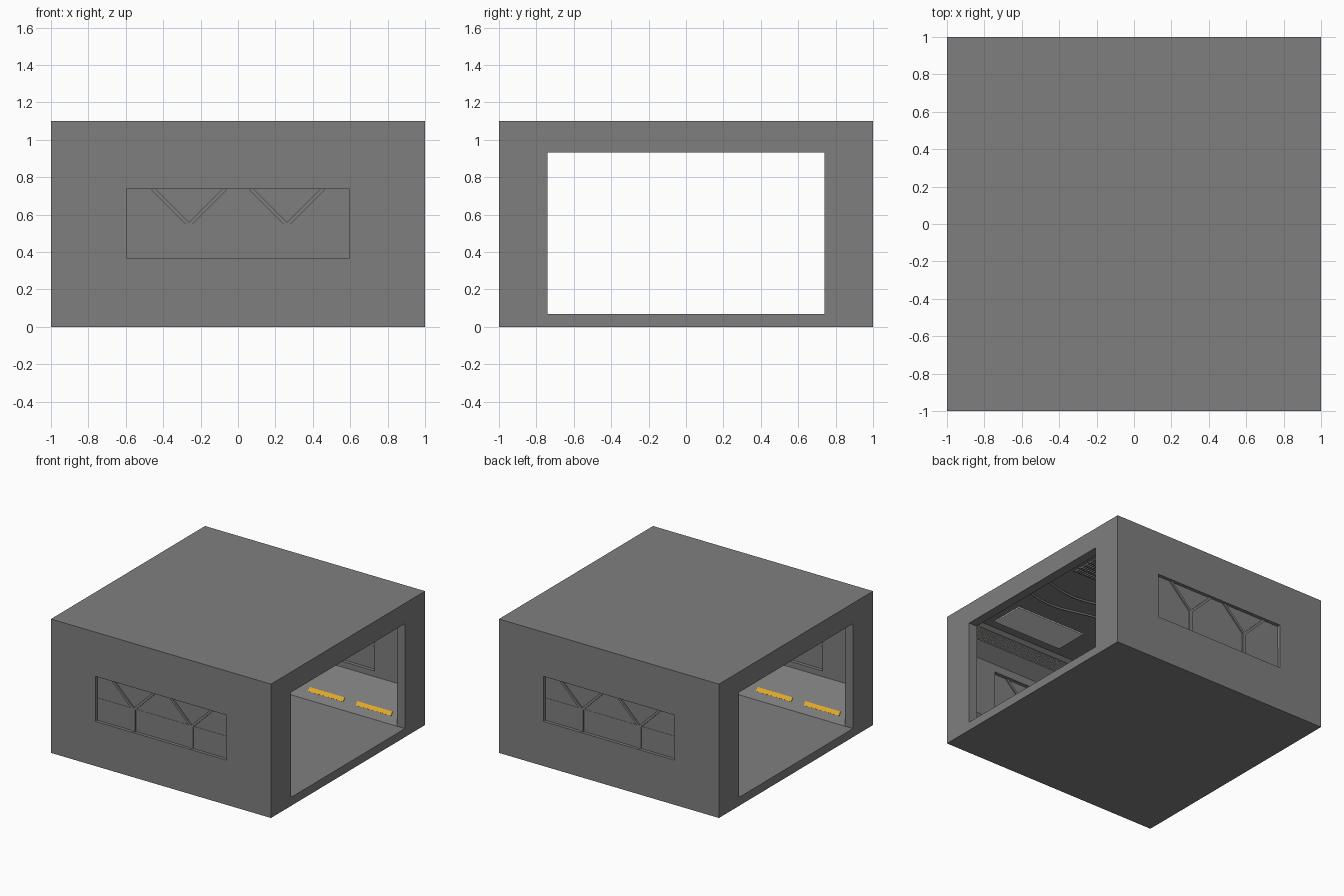
import bpy, bmesh, math
from mathutils import Matrix, Vector

if "Cube" in bpy.data.objects:
    bpy.data.objects.remove(bpy.data.objects["Cube"])

def material(name, rgb):
    m = bpy.data.materials.new(name)
    m.diffuse_color = (*rgb, 1)
    m.use_nodes = True
    m.node_tree.nodes["Principled BSDF"].inputs["Base Color"].default_value = m.diffuse_color
    return m

GREY = material("wall grey", (0.212, 0.212, 0.212))
YELLOW = material("warm yellow light", (0.8, 0.42, 0.025))
WHITE = material("lamp white", (1.0, 1.0, 1.0))

def finish(name, bm, mat):
    bmesh.ops.recalc_face_normals(bm, faces=bm.faces)
    me = bpy.data.meshes.new(name)
    bm.to_mesh(me)
    bm.free()
    me.materials.append(mat)
    ob = bpy.data.objects.new(name, me)
    bpy.context.collection.objects.link(ob)
    return ob

def boxes(name, items, mat):
    """items: (centre, size, rotation matrix or None)"""
    bm = bmesh.new()
    for c, s, rot in items:
        m = Matrix.Translation(c) @ (rot or Matrix()) @ Matrix.Diagonal((*s, 1))
        bmesh.ops.create_cube(bm, size=1, matrix=m)
    return finish(name, bm, mat)

def span(x0, x1, y0, y1, z0, z1):
    return (((x0 + x1) / 2, (y0 + y1) / 2, (z0 + z1) / 2),
            (abs(x1 - x0), abs(y1 - y0), abs(z1 - z0)), None)

def prism(name, profile, x0, x1, mat):
    bm = bmesh.new()
    f = bm.faces.new([bm.verts.new((x0, y, z)) for y, z in profile])
    r = bmesh.ops.extrude_face_region(bm, geom=[f])
    vs = [v for v in r["geom"] if isinstance(v, bmesh.types.BMVert)]
    bmesh.ops.translate(bm, verts=vs, vec=(x1 - x0, 0, 0))
    return finish(name, bm, mat)

def cut(target, cutter):
    mod = target.modifiers.new("cut", 'BOOLEAN')
    mod.operation, mod.solver, mod.object = 'DIFFERENCE', 'EXACT', cutter
    bpy.context.view_layer.objects.active = target
    bpy.ops.object.modifier_apply(modifier=mod.name)
    bpy.data.objects.remove(cutter)

# room section (half): floor edge, wall foot, wall head, ceiling edge
FLOOR, FOOT, HEAD, CEIL = (0.74, 0.07), (0.92, 0.32), (0.92, 0.80), (0.72, 0.97)
half = [FLOOR, FOOT, HEAD, CEIL]
profile = half + [(-y, z) for y, z in reversed(half)]
WX, WB, WT, WM = 0.597, 0.367, 0.737, 0.55   # window half width, bottom, top, middle

# corridor shell: block, wider room inside, doorways at both ends, window recesses
shell = boxes("corridor_shell", [span(-1, 1, -1, 1, 0, 1.1)], GREY)
cut(shell, prism("room_cutter", profile, -0.925, 0.925, GREY))
cut(shell, boxes("doorway_cutter", [span(-1.1, 1.1, -0.74, 0.74, 0.07, 0.932)], GREY))
for s in (-1, 1):
    cut(shell, boxes("outer_window_cutter", [span(-WX, WX, s * 0.972, s * 1.1, WB, WT)], GREY))
    cut(shell, boxes("inner_window_cutter", [span(-WX, WX, s * 0.85, s * 0.95, WB, WT)], GREY))

# window struts: Y shapes and a thin lower pane, on both faces of each window
for s in (-1, 1):
    for label, y0, d in (("outer", 0.972, 1), ("inner", 0.95, -1)):
        ya, yb = s * (y0 - d * 0.005), s * (y0 + d * 0.01)
        bars = []
        for cx in (-0.262, 0.262):
            bars.append(span(cx - 0.015, cx + 0.015, ya, yb, WB, WM))
            for k in (-1, 1):
                rot = Matrix.Rotation(-k * math.radians(45), 4, 'Y')
                bars.append(((cx + k * 0.098, (ya + yb) / 2, 0.642),
                             (0.275, abs(yb - ya), 0.02), rot))
        boxes(label + "_window_struts", bars, GREY)
        boxes(label + "_lower_pane",
              [span(-WX, WX, ya, s * (y0 + d * 0.002), WB, WM)], GREY)

def on_slope(side, a, b, x0, x1, t0, t1, thick):
    """Plate lying on the slope from section point a to b."""
    a, b = Vector((0, side * a[0], a[1])), Vector((0, side * b[0], b[1]))
    d = b - a
    rot = Matrix.Rotation(math.atan2(d.z, d.y), 4, 'X')
    c = a + d * (t0 + t1) / 2
    return ((((x0 + x1) / 2), c.y, c.z), (x1 - x0, d.length * (t1 - t0), thick), rot)

# floor lights on the lower slopes; barred strip lights on the upper slopes
for s in (-1, 1):
    boxes("floor_lights", [on_slope(s, FLOOR, FOOT, cx - 0.16, cx + 0.16, 0.2, 0.31, 0.01)
                           for cx in (-0.69, -0.255, 0.255, 0.69)], YELLOW)
    strips, bars = [], []
    for x0 in (-0.89, 0.03):
        strips.append(on_slope(s, CEIL, HEAD, x0, x0 + 0.86, 0.16, 0.46, 0.006))
        for i in range(44):
            x = x0 + i * 0.0197
            bars.append(on_slope(s, CEIL, HEAD, x, x + 0.012, 0.14, 0.48, 0.024))
        for t in (0.14, 0.22, 0.30, 0.38, 0.46):
            bars.append(on_slope(s, CEIL, HEAD, x0, x0 + 0.86, t, t + 0.04, 0.022))
    boxes("strip_lights", strips, YELLOW)
    boxes("strip_light_grille", bars, GREY)

# ceiling lamps
boxes("ceiling_lamps", [span(k * 0.2, k * 0.83, -0.64, -0.36, 0.96, 0.975) for k in (-1, 1)], WHITE)

# ceiling vents made of fine slats
for k in (-1, 1):
    slats = [span(k * (0.56 + i * 0.022), k * (0.57 + i * 0.022), 0.34, 0.6, 0.955, 0.975)
             for i in range(14)]
    slats += [span(k * 0.55, k * 0.87, y, y + 0.01, 0.955, 0.975)
              for y in (0.33, 0.385, 0.44, 0.495, 0.55, 0.6)]
    boxes("ceiling_vent", slats, GREY)

# cables winding along the ceiling
for i, y in enumerate((-0.14, 0.06)):
    cu = bpy.data.curves.new("ceiling_cable", 'CURVE')
    cu.dimensions = '3D'
    cu.bevel_depth, cu.bevel_resolution = 0.009, 1
    sp = cu.splines.new('POLY')
    sp.points.add(32)
    for j, p in enumerate(sp.points):
        x = -0.925 + 1.85 * j / 32
        p.co = (x, y + 0.04 * math.sin(7 * x + i * 0.4), 0.965, 1)
    cu.materials.append(GREY)
    bpy.context.collection.objects.link(bpy.data.objects.new("ceiling_cable", cu))
